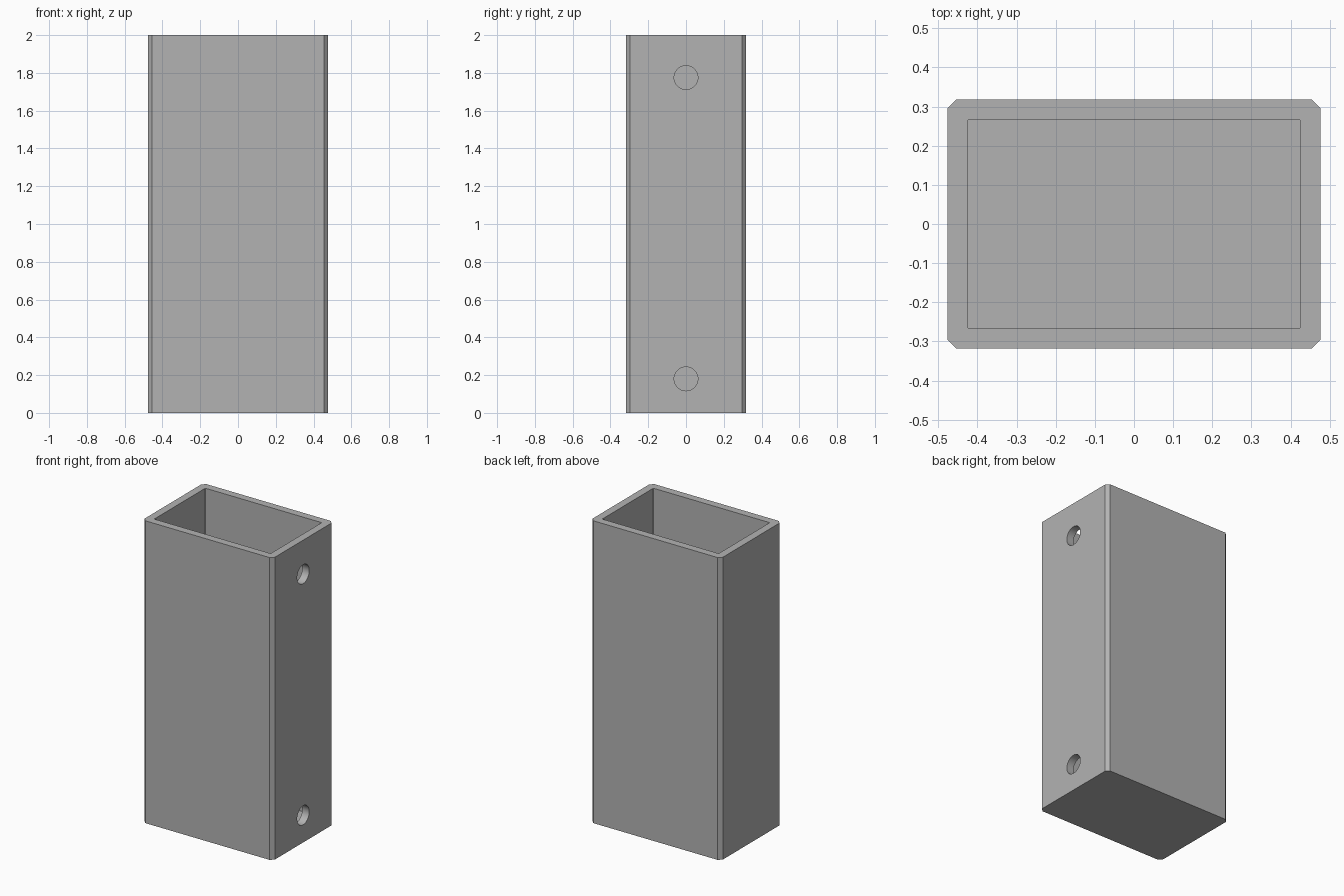
import bpy, bmesh, math
from mathutils import Matrix

cube = bpy.data.objects.get("Cube")
if cube:
    bpy.data.objects.remove(cube, do_unlink=True)

HEIGHT, WALL = 2.0, 0.051
HALF_X, HALF_Y = 0.477, 0.318

grey = bpy.data.materials.new("plain grey")
grey.use_nodes = True
colour = (0.45, 0.45, 0.45, 1)
grey.diffuse_color = colour
grey.node_tree.nodes["Principled BSDF"].inputs["Base Color"].default_value = colour


def make_object(name, bm):
    mesh = bpy.data.meshes.new(name)
    bmesh.ops.recalc_face_normals(bm, faces=bm.faces)
    bm.to_mesh(mesh)
    bm.free()
    mesh.materials.append(grey)
    obj = bpy.data.objects.new(name, mesh)
    bpy.context.collection.objects.link(obj)
    return obj


def prism(name, hx, hy, z0, z1, cut):
    """Upright box with chamfered vertical corners."""
    corners = []
    for sx, sy in ((1, 1), (-1, 1), (-1, -1), (1, -1)):
        pair = [(sx * hx, sy * (hy - cut)), (sx * (hx - cut), sy * hy)]
        corners += pair if sx * sy > 0 else pair[::-1]
    bm = bmesh.new()
    base = bm.faces.new([bm.verts.new((x, y, z0)) for x, y in corners])
    top = bmesh.ops.extrude_face_region(bm, geom=[base])["geom"]
    verts = [v for v in top if isinstance(v, bmesh.types.BMVert)]
    bmesh.ops.translate(bm, vec=(0, 0, z1 - z0), verts=verts)
    return make_object(name, bm)


def hole_cutter(name, z):
    """Sideways cylinder passing through the +x wall only."""
    bm = bmesh.new()
    place = Matrix.Translation((HALF_X, 0, z)) @ Matrix.Rotation(math.pi / 2, 4, "Y")
    bmesh.ops.create_cone(bm, cap_ends=True, segments=48, radius1=0.063,
                          radius2=0.063, depth=0.3, matrix=place)
    return make_object(name, bm)


# Outer shell, hollowed from the top, with a closed floor
body = prism("tube_body", HALF_X, HALF_Y, 0, HEIGHT, 0.022)
cutters = [
    prism("cavity_cutter", HALF_X - WALL, HALF_Y - WALL, WALL, HEIGHT + 0.2, 0.003),
    hole_cutter("lower_hole_cutter", 0.18),
    hole_cutter("upper_hole_cutter", 1.775),
]
for cutter in cutters:
    mod = body.modifiers.new(cutter.name, "BOOLEAN")
    mod.operation = "DIFFERENCE"
    mod.solver = "EXACT"
    mod.object = cutter

# Apply the cuts, then discard the cutters
bpy.ops.object.select_all(action="DESELECT")
bpy.context.view_layer.objects.active = body
body.select_set(True)
for cutter in cutters:
    bpy.ops.object.modifier_apply(modifier=cutter.name)
    bpy.data.objects.remove(cutter, do_unlink=True)

# Smooth hole walls, crisp chamfers
bpy.ops.object.shade_smooth_by_angle(angle=math.radians(20))
